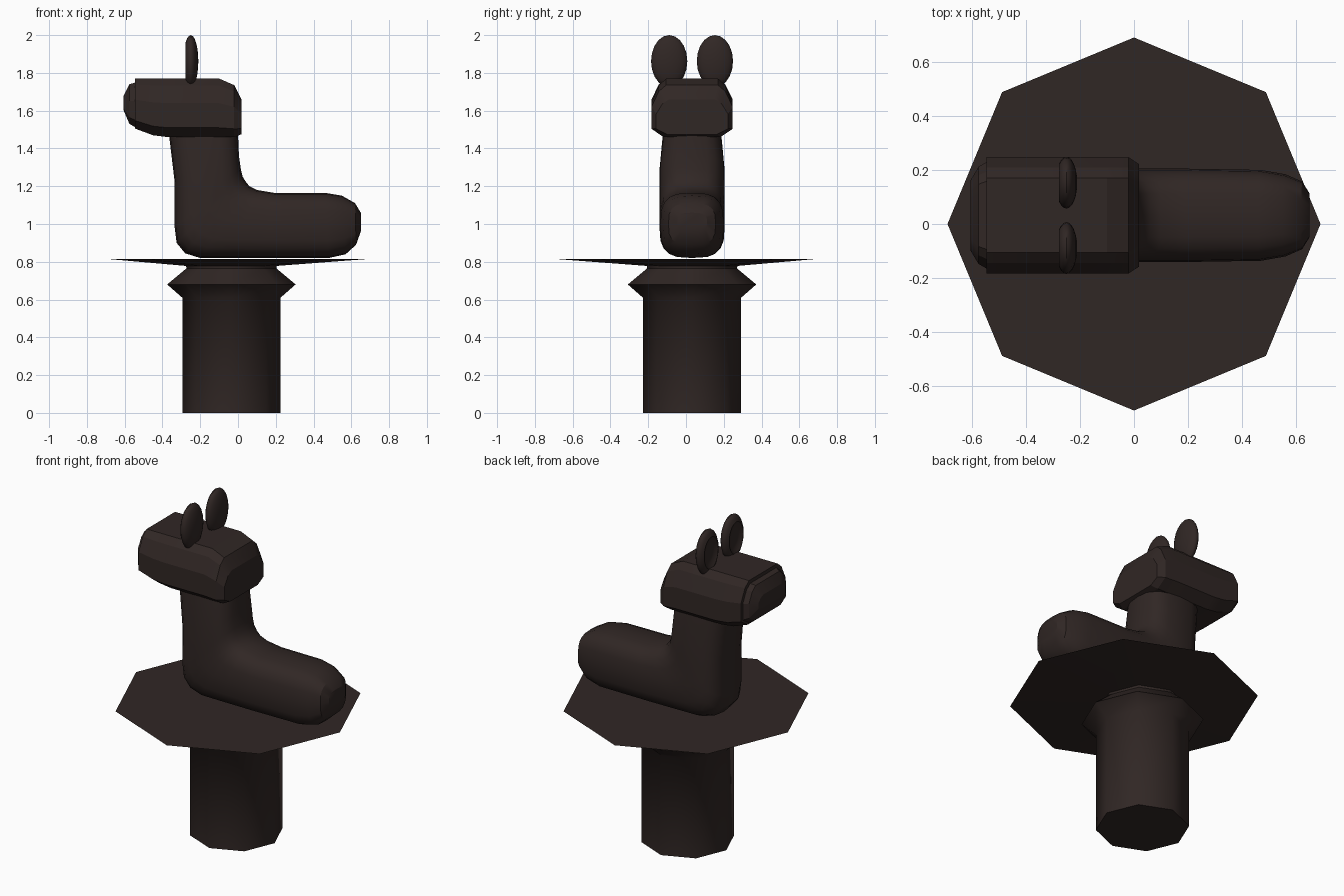
import bpy, bmesh
from math import cos, sin, pi, radians

if "Cube" in bpy.data.objects:
    bpy.data.objects.remove(bpy.data.objects["Cube"])

CX, CY = -0.035, 0.032          # centre of the post and of the figure's width

mat = bpy.data.materials.new("dark_wood")
mat.diffuse_color = (0.03, 0.02, 0.018, 1)
mat.use_nodes = True
mat.node_tree.nodes["Principled BSDF"].inputs["Base Color"].default_value = mat.diffuse_color


def finish(name, bm, angle=30):
    bmesh.ops.recalc_face_normals(bm, faces=bm.faces)
    mesh = bpy.data.meshes.new(name)
    bm.to_mesh(mesh)
    bm.free()
    mesh.materials.append(mat)
    ob = bpy.data.objects.new(name, mesh)
    bpy.context.collection.objects.link(ob)
    bpy.ops.object.select_all(action='DESELECT')
    ob.select_set(True)
    bpy.context.view_layer.objects.active = ob
    bpy.ops.object.shade_smooth_by_angle(angle=radians(angle))
    return ob


def loft(name, rings, angle=30):
    """Skin closed rings of equal length and cap both ends."""
    bm = bmesh.new()
    loops = [[bm.verts.new(p) for p in ring] for ring in rings]
    n = len(loops[0])
    for a, b in zip(loops, loops[1:]):
        for i in range(n):
            j = (i + 1) % n
            bm.faces.new((a[i], a[j], b[j], b[i]))
    bm.faces.new(loops[0])
    bm.faces.new(loops[-1])
    return finish(name, bm, angle)


def octagon(r, z, cx, cy):
    return [(cx + r * cos(i * pi / 4), cy + r * sin(i * pi / 4), z) for i in range(8)]


# Octagonal post with flared collar and wide plate on top
post = [(0.26, 0), (0.26, 0.61), (0.34, 0.68), (0.238, 0.765), (0.24, 0.778)]
loft("post_and_plate", [octagon(r, z, CX, CY) for r, z in post] + [octagon(0.69, 0.815, 0, 0)], 50)


# Body: rounded-square sections swept from the foot end round the bend to the neck
def body_ring(bx, bz, tx, tz, w, n=20):
    ring = []
    for i in range(n):
        c, s = cos(2 * pi * i / n), sin(2 * pi * i / n)
        u = abs(c) ** 0.65 * (1 if c > 0 else -1)
        v = abs(s) ** 0.65 * (1 if s > 0 else -1)
        ring.append(((bx + tx) / 2 + u * (tx - bx) / 2, CY + v * w,
                     (bz + tz) / 2 + u * (tz - bz) / 2))
    return ring


body = [(0.65, 0.96, 0.65, 1.06, 0.08), (0.625, 0.89, 0.62, 1.11, 0.125),
        (0.57, 0.84, 0.55, 1.15, 0.152), (0.48, 0.82, 0.46, 1.165, 0.168),
        (0.15, 0.82, 0.19, 1.165, 0.173), (-0.05, 0.82, 0.10, 1.18, 0.173),
        (-0.2, 0.82, 0.06, 1.20, 0.173), (-0.28, 0.845, 0.04, 1.225, 0.173),
        (-0.325, 0.90, 0.025, 1.25, 0.173), (-0.335, 0.98, 0.015, 1.29, 0.173),
        (-0.335, 1.22, 0.005, 1.36, 0.172), (-0.365, 1.47, 0.0, 1.475, 0.155)]
loft("body", [body_ring(*b) for b in body])


# Head and snout: faceted section lofted along x
SECTION = [(0.64, 1.0), (0.82, 0.88), (1, 0.58), (1, 0.16), (0.7, 0.0)]


def head_ring(x, z0, z1, w):
    side = [(x, f * w, z0 + h * (z1 - z0)) for f, h in SECTION]
    return ([(x, CY + y, z) for x, y, z in side]
            + [(x, CY - y, z) for x, y, z in reversed(side)])


head = [(-0.545, 1.505, 1.77, 0.215), (-0.45, 1.47, 1.77, 0.215), (-0.37, 1.46, 1.77, 0.215),
        (-0.10, 1.46, 1.77, 0.215), (-0.02, 1.46, 1.735, 0.215), (0.018, 1.475, 1.66, 0.19)]
snout = [(-0.54, 1.51, 1.75, 0.20), (-0.575, 1.53, 1.74, 0.18), (-0.605, 1.60, 1.68, 0.13)]
loft("head", [head_ring(*h) for h in head], 20)
loft("snout", [head_ring(*s) for s in snout], 20)

# Ears: thin upright ellipsoids, hollowed on the snout side
for side, label in ((-1, "front"), (1, "back")):
    bm = bmesh.new()
    bmesh.ops.create_uvsphere(bm, u_segments=20, v_segments=12, radius=1)
    for v in bm.verts:
        a, b, c = v.co
        if c < -0.8:
            c = -0.35
        v.co = (-0.25 + 0.04 * c, CY + side * 0.121 + 0.096 * a, 1.862 + 0.138 * b)
    finish("ear_" + label, bm, 40)
